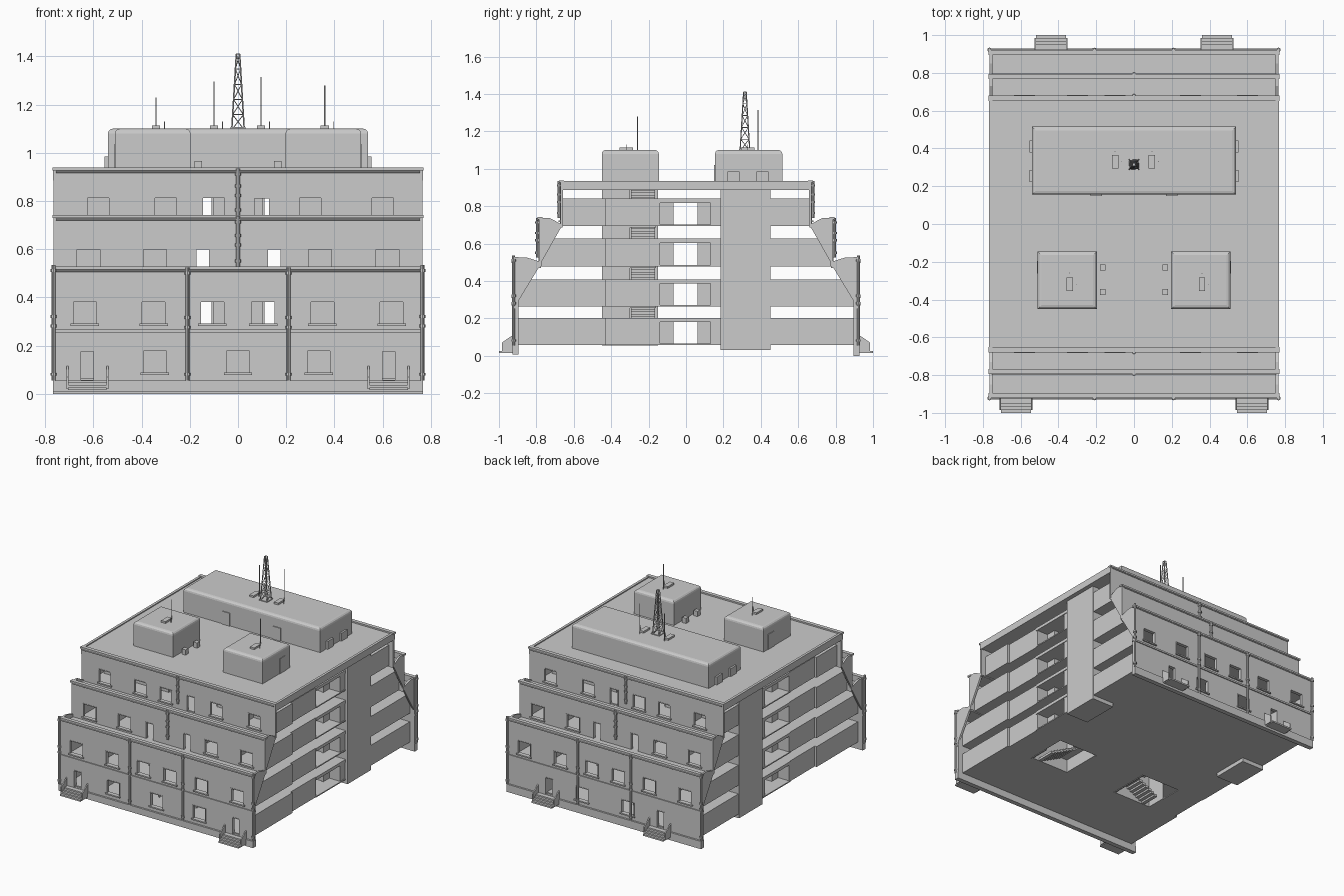
import bpy, bmesh, math
from mathutils import Vector, Matrix

parts = {}

def bm_of(name):
    return parts.setdefault(name, bmesh.new())

def prism(name, pts, x0, x1):
    """Extrude a yz polygon from x0 to x1."""
    bm = bm_of(name)
    a = [bm.verts.new((x0, y, z)) for y, z in pts]
    b = [bm.verts.new((x1, y, z)) for y, z in pts]
    fs = [bm.faces.new(a), bm.faces.new(b[::-1])]
    n = len(pts)
    for i in range(n):
        j = (i + 1) % n
        fs.append(bm.faces.new((a[i], b[i], b[j], a[j])))
    bmesh.ops.recalc_face_normals(bm, faces=fs)

def box(name, x0, x1, y0, y1, z0, z1):
    prism(name, [(y0, z0), (y1, z0), (y1, z1), (y0, z1)], x0, x1)

def bar(name, p, q, r=0.003, n=6):
    p, q = Vector(p), Vector(q)
    d = q - p
    m = Matrix.Translation((p + q) / 2) @ d.to_track_quat('Z', 'Y').to_matrix().to_4x4()
    bmesh.ops.create_cone(bm_of(name), cap_ends=True, segments=n, radius1=r, radius2=r,
                          depth=d.length, matrix=m)

def facade(s, y, t, z0, z1, openings):
    """Wall with openings (centre, width, sill, head), frames and window sills."""
    x = -0.765
    for c, w, zb, zt in sorted(openings):
        a, b = c - w / 2, c + w / 2
        box("facade", x, a, s * y, s * (y - t), z0, z1)
        box("facade", a, b, s * y, s * (y - t), zt, z1)
        if zb > z0:
            box("facade", a, b, s * y, s * (y - t), z0, zb)
        x = b
        yo, yi = s * (y + 0.002), s * (y - t - 0.002)
        f = 0.005
        box("opening_frame", a, a + f, yo, yi, zb, zt)
        box("opening_frame", b - f, b, yo, yi, zb, zt)
        box("opening_frame", a, b, yo, yi, zt - f, zt)
        if w > 0.08:
            box("window_sill", a - 0.006, b + 0.006, s * (y + 0.01), yi, zb - 0.006, zb + 0.003)
    box("facade", x, 0.765, s * y, s * (y - t), z0, z1)

# front and back facades, stepped inward by terraces
for s in (-1, 1):
    doors = (-0.625, 0.625) if s < 0 else (-0.44, 0.44)
    wins = (-0.345, 0, 0.335) if s < 0 else (-0.18, 0.18)
    facade(s, 0.915, 0.02, 0.05, 0.26,
           [(c, 0.062, 0.058, 0.18) for c in doors] + [(c, 0.105, 0.085, 0.183) for c in wins])
    facade(s, 0.915, 0.02, 0.26, 0.525,
           [(c, 0.106, 0.288, 0.385) for c in (-0.635, -0.35, -0.106, 0.104, 0.35, 0.637)])
    facade(s, 0.787, 0.015, 0.48, 0.737,
           [(c, 0.106, 0.505, 0.603) for c in (-0.62, -0.345, 0.34, 0.62)]
           + [(c, 0.063, 0.485, 0.603) for c in (-0.146, 0.15)])
    facade(s, 0.672, 0.015, 0.69, 0.935,
           [(c, 0.1, 0.72, 0.818) for c in (-0.58, -0.3, -0.1, 0.3, 0.6)] + [(0.098, 0.07, 0.7, 0.815)])
    # plinth, string courses and copings
    box("plinth", -0.768, 0.768, s * 0.928, s * 0.895, 0.008 if s < 0 else 0, 0.055)
    for y, z in ((0.915, 0.26), (0.915, 0.522), (0.787, 0.735), (0.672, 0.932)):
        box("string_course", -0.77, 0.77, s * (y + 0.007), s * (y - 0.02), z - 0.006, z + 0.006)
        if z > 0.3:
            bar("cornice_pipe", (-0.755, s * (y + 0.006), z - 0.012), (0.755, s * (y + 0.006), z - 0.012), 0.004)
    # downpipes with brackets
    for x, y, z0, z1 in ((-0.765, 0.915, 0.055, 0.535), (0.765, 0.915, 0.055, 0.535),
                         (-0.21, 0.915, 0.055, 0.525), (0.21, 0.915, 0.055, 0.525),
                         (0, 0.787, 0.525, 0.737), (0, 0.672, 0.737, 0.935)):
        bar("downpipe", (x, s * (y + 0.007), z0), (x, s * (y + 0.007), z1), 0.008, 8)
        for z in (z0 + 0.02, (z0 + z1) / 2 - 0.02, (z0 + z1) / 2 + 0.02, z1 - 0.03):
            bar("pipe_collar", (x, s * (y + 0.007), z), (x, s * (y + 0.007), z + 0.012), 0.012, 8)
    # terraces and their slanted side panels
    box("terrace", -0.76, 0.76, s * 0.9, s * 0.775, 0.47, 0.485)
    box("terrace", -0.76, 0.76, s * 0.777, s * 0.66, 0.685, 0.698)
    for m in (-1, 1):
        prism("terrace_side_panel", [(s * 0.91, 0.27), (s * 0.91, 0.525), (s * 0.85, 0.525), (s * 0.77, 0.5)],
              m * 0.75, m * 0.764)
        prism("terrace_side_panel", [(s * 0.785, 0.48), (s * 0.785, 0.737), (s * 0.73, 0.737), (s * 0.66, 0.7)],
              m * 0.75, m * 0.764)
    # entrance steps with side cheeks and rails
    for c in doors:
        c = math.copysign(abs(c), c)
        for i in range(4):
            box("entrance_step", c - 0.08, c + 0.08, s * 0.92, s * (1.0 - 0.017 * i),
                0.015 + 0.01 * i, 0.026 + 0.01 * i)
        for e in (-0.083, 0.083):
            prism("step_cheek", [(s * 0.92, 0.02), (s * 0.985, 0.02), (s * 0.985, 0.07), (s * 0.92, 0.115)],
                  c + e - 0.004, c + e + 0.004)

# storeys: floor, ceiling, side walls and partitions, with open gaps between storeys
def slab(name, ym, z0, z1):
    box(name, -0.73, 0.73, -ym, -0.45, z0, z1)
    box(name, -0.72, 0.72, -0.15, 0.45, z0, z1)
    box(name, -0.73, 0.73, 0.45, ym, z0, z1)
    box(name, -0.2, 0.2, -0.45, -0.15, z0, z1)
    for m in (-1, 1):
        box(name, m * 0.51, m * 0.715, -0.45, -0.15, z0, z1)

storeys = ((0.058, 0.203, 0.9), (0.264, 0.408, 0.9), (0.476, 0.626, 0.775), (0.695, 0.84, 0.66))
for z0, z1, ym in storeys:
    slab("storey_floor", ym, z0, z0 + 0.008)
    slab("storey_ceiling", ym, z1 - 0.022, z1)
    for m in (-1, 1):
        box("side_wall", m * 0.73, m * 0.715, -ym, -0.43, z0, z1)
        box("side_wall", m * 0.715, m * 0.70, -0.45, -0.14, z0, z1)
        box("side_wall", m * 0.73, m * 0.715, 0.45, ym, z0, z1)
        box("side_wall", m * 0.715, m * 0.70, 0.13, 0.455, z0, z1)
        box("corridor_end", m * 0.63, m * 0.615, -0.14, -0.068, z0, z1)
        box("corridor_end", m * 0.63, m * 0.615, 0.062, 0.135, z0, z1)
        box("recess_cheek", m * 0.615, m * 0.71, -0.155, -0.14, z0, z1)
        box("recess_cheek", m * 0.615, m * 0.71, 0.13, 0.145, z0, z1)
        for s in (-1, 1):
            box("corridor_wall", m * 0.19, m * 0.63, s * 0.068, s * 0.08, z0, z1 - 0.01)
            box("corridor_wall", -0.1, 0.1, s * 0.068, s * 0.08, z0, z1 - 0.01)
            for x in (0.105, 0.185):
                box("partition", m * (x - 0.005), m * (x + 0.005), s * 0.08, s * (ym - 0.16), z0, z1 - 0.01)
            box("partition", m * 0.19, m * 0.7, s * 0.5, s * 0.51, z0, z1 - 0.01)
            box("partition", m * 0.47, m * 0.48, s * 0.5, s * ym, z0, z1 - 0.01)

for m in (-1, 1):
    # lift shafts
    box("lift_shaft", m * 0.56, m * 0.735, 0.185, 0.452, 0.03, 0.9)
    # stairwell shaft walls
    box("stair_shaft", m * 0.2, m * 0.51, -0.45, -0.44, 0.055, 0.9)
    box("stair_shaft", m * 0.2, m * 0.21, -0.44, -0.15, 0.055, 0.9)
    box("stair_shaft", m * 0.5, m * 0.51, -0.44, -0.3, 0.055, 0.9)
    # stair flights
    levels = [st[0] for st in storeys] + [0.9]
    for a, b in zip(levels, levels[1:]):
        h = (b - a) / 16
        for i in range(8):
            xa, xb = 0.255 + 0.025 * i, 0.28 + 0.025 * i
            box("stair_flight", m * (0.71 - xa), m * (0.71 - xb), -0.435, -0.305, a + h * (i - 0.3), a + h * (i + 1))
            box("stair_flight", m * xa, m * xb, -0.295, -0.165, a + h * (i + 7.7), a + h * (i + 9))
        box("stair_landing", m * 0.21, m * 0.255, -0.44, -0.16, a + 7 * h, a + 8 * h)
        box("stair_landing", m * 0.455, m * 0.51, -0.3, -0.16, b - 0.008, b + 0.008)

# roof deck and rim
box("roof_deck", -0.755, 0.755, -0.665, 0.665, 0.888, 0.928)
for m in (-1, 1):
    box("roof_rim", m * 0.75, m * 0.768, -0.672, 0.672, 0.886, 0.935)

# rooftop houses with rounded top edges
def house(name, x0, x1, y0, y1):
    bm = bm_of(name)
    box(name, x0, x1, y0, y1, 0.925, 1.1)
    top = [e for e in bm.edges if all(v.co.z > 1.09 for v in e.verts)]
    bmesh.ops.bevel(bm, geom=top, offset=0.02, segments=3, profile=0.5, affect='EDGES')

house("long_roof_house", -0.54, 0.54, 0.155, 0.515)
house("left_roof_house", -0.51, -0.197, -0.45, -0.145)
house("right_roof_house", 0.197, 0.51, -0.45, -0.145)
for m in (-1, 1):
    for y in (0.255, 0.41):
        box("vent_hood", m * 0.535, m * 0.553, y - 0.032, y + 0.032, 0.928, 0.985)
    box("roof_door", m * 0.17, m * 0.23, 0.149, 0.16, 0.928, 1.02)
    box("roof_door", m * 0.505, m * 0.514, -0.262, -0.195, 0.928, 1.035)
    for y in (-0.36, -0.23):
        box("roof_vent", m * 0.15, m * 0.18, y - 0.016, y + 0.016, 0.925, 0.965)

# whip aerials on small base boxes
for x, y, bx, top in ((-0.34, -0.26, -0.34, 1.23), (0.36, -0.26, 0.36, 1.28),
                      (-0.1, 0.385, -0.1, 1.295), (0.095, 0.385, 0.095, 1.315)):
    yb = -0.32 if y < 0 else 0.33
    box("aerial_base", bx - 0.017, bx + 0.017, yb - 0.036, yb + 0.036, 1.095, 1.113)
    bar("aerial", (x, y, 1.09), (x, y, top), 0.0025)
    bar("aerial_stub", (bx + 0.035, yb, 1.09), (bx + 0.035, yb, 1.13), 0.002)

# lattice radio mast
cy = 0.315
def mast(i, k):
    t = k / 5
    r = 0.026 * (1 - t) + 0.007 * t
    a = math.pi / 4 + i * math.pi / 2
    return (1.41 * r * math.cos(a), cy + 1.41 * r * math.sin(a), 1.095 + 0.315 * t)
for i in range(4):
    bar("mast_leg", mast(i, 0), mast(i, 5), 0.0032)
    for k in range(5):
        bar("mast_brace", mast(i, k), mast(i + 1, k + 1), 0.0018, 4)
        bar("mast_ring", mast(i, k + 1), mast(i + 1, k + 1), 0.002, 4)
box("mast_base", -0.032, 0.032, cy - 0.032, cy + 0.032, 1.095, 1.106)

# turn every part into an object
for name, bm in parts.items():
    me = bpy.data.meshes.new(name)
    bm.to_mesh(me)
    bm.free()
    ob = bpy.data.objects.new(name, me)
    bpy.context.collection.objects.link(ob)
